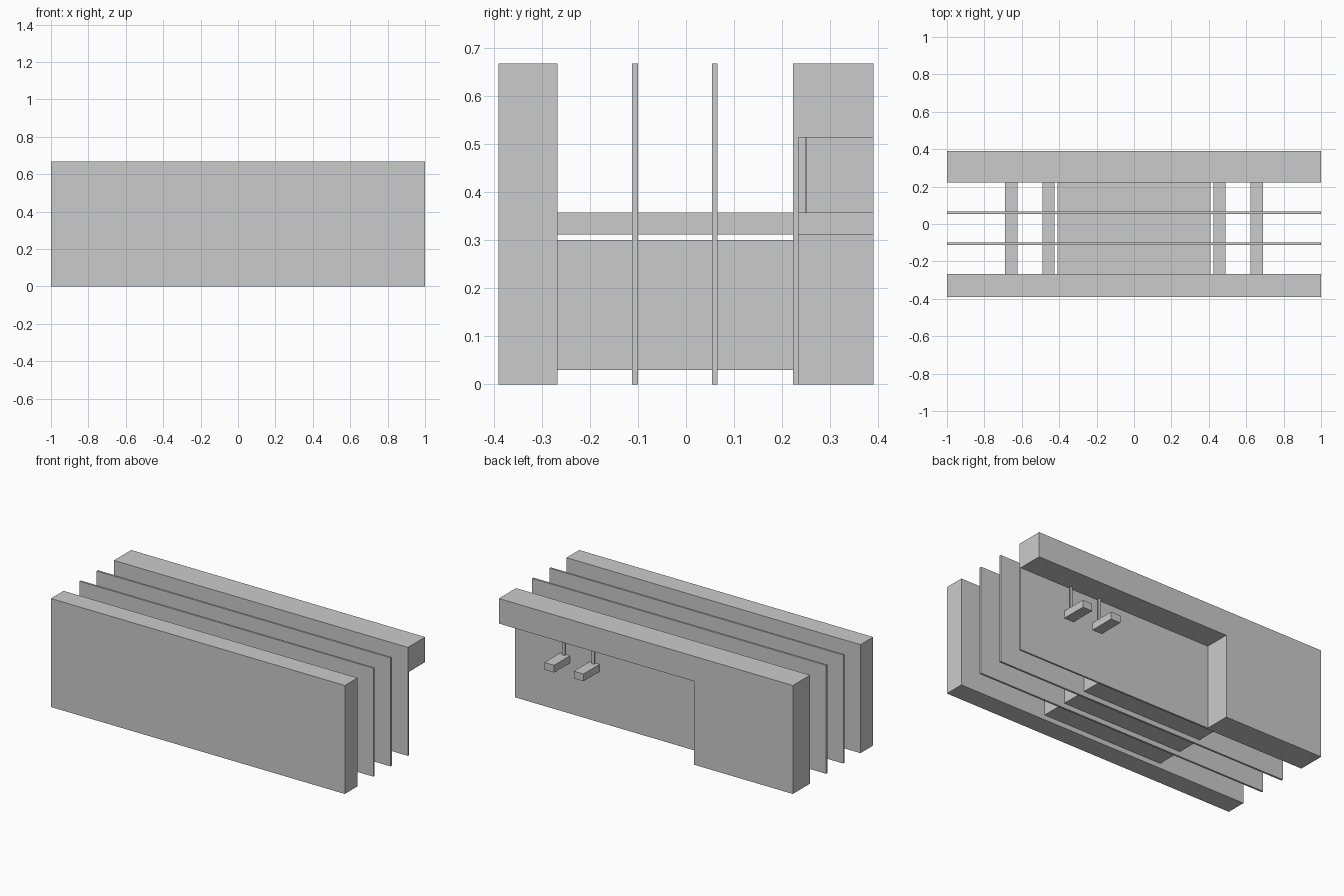
import bpy
import bmesh

if "Cube" in bpy.data.objects:
    bpy.data.objects.remove(bpy.data.objects["Cube"])


def prism(name, axis, outline, lo, hi):
    """Extrude a 2D outline along axis 'y' (outline is x,z)  from lo to hi."""
    bm = bmesh.new()
    verts = [bm.verts.new((a, lo, b) if axis == 'y' else (a, b, lo)) for a, b in outline]
    face = bm.faces.new(verts)
    out = bmesh.ops.extrude_face_region(bm, geom=[face])
    d = (0, hi - lo, 0) if axis == 'y' else (0, 0, hi - lo)
    new = [g for g in out["geom"] if isinstance(g, bmesh.types.BMVert)]
    bmesh.ops.translate(bm, verts=new, vec=d)
    bmesh.ops.recalc_face_normals(bm, faces=bm.faces)
    mesh = bpy.data.meshes.new(name)
    bm.to_mesh(mesh)
    bm.free()
    obj = bpy.data.objects.new(name, mesh)
    bpy.context.collection.objects.link(obj)
    return obj


def box(name, x, y, z):
    outline = [(x[0], z[0]), (x[1], z[0]), (x[1], z[1]), (x[0], z[1])]
    return prism(name, 'y', outline, *y)


H = 0.667
FRONT_IN, BACK_IN = -0.267, 0.223

# Long upright panels
box("front_slab", (-1, 1), (-0.39, FRONT_IN), (0, H))
box("front_divider", (-1, 1), (-0.112, -0.1), (0, H))
box("rear_divider", (-1, 1), (0.054, 0.066), (0, H))

# Back slab: thin full wall plus an L-shaped body that leaves the recess
box("back_wall", (-1, 1), (BACK_IN, 0.234), (0, H))
prism("back_slab", 'y',
      [(-1, 0), (-0.327, 0), (-0.327, 0.513), (1, 0.513), (1, H), (-1, H)],
      0.234, 0.39)

# Central block between the slabs
box("centre_block", (-0.41, 0.41), (FRONT_IN, BACK_IN), (0.03, 0.30))

# Cross beams, running on into the recess on the right, each hung from a rod
for i, cx in enumerate((0.457, 0.657)):
    for side, label in ((-1, "left"), (1, "right")):
        c = cx * side
        end = 0.39 if side > 0 else BACK_IN
        box(f"{label}_cross_beam_{i + 1}", (c - 0.033, c + 0.033),
            (FRONT_IN, end), (0.312, 0.357))
    box(f"hanger_rod_{i + 1}", (cx - 0.01, cx + 0.01), (0.248, 0.252), (0.357, 0.513))
